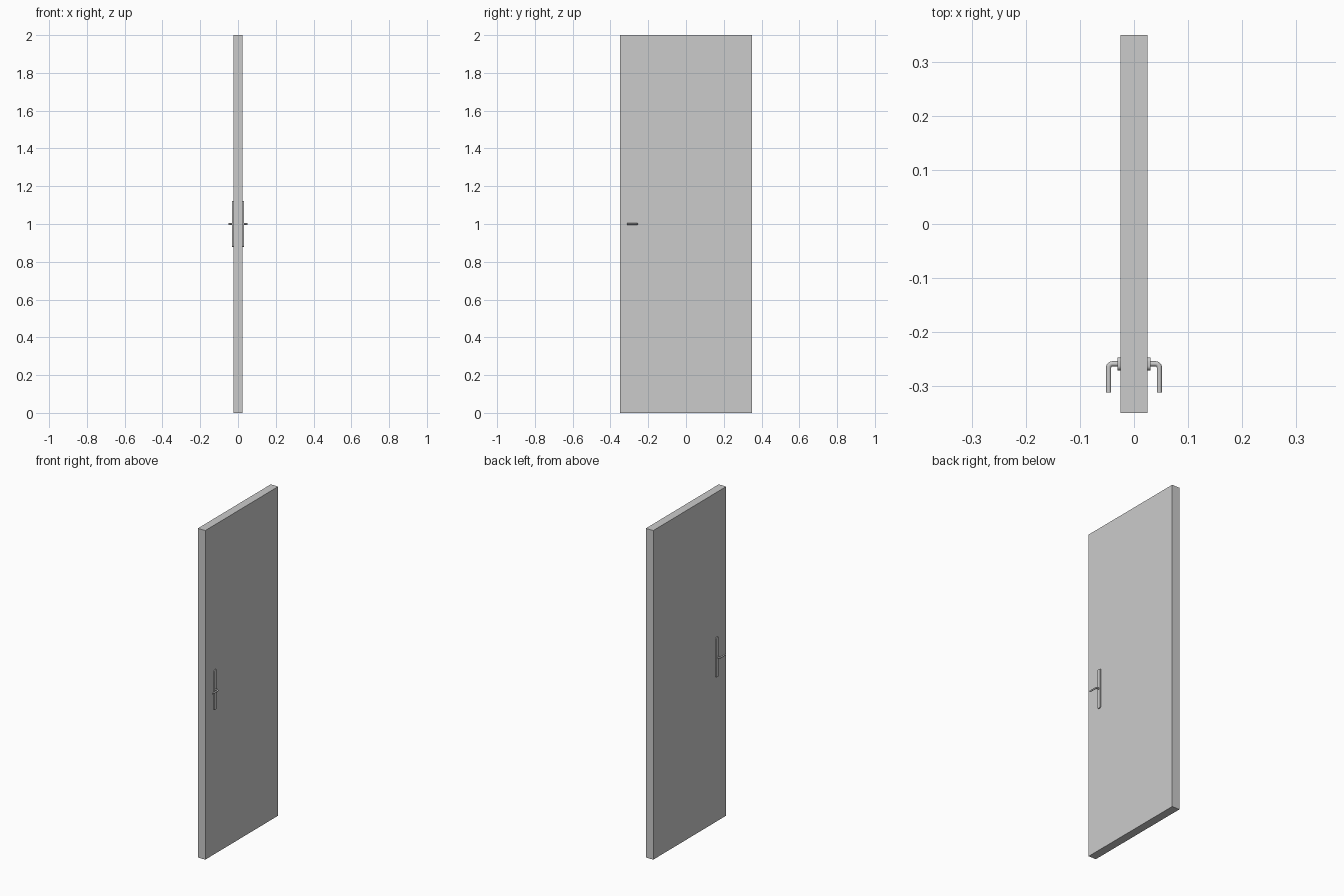
import bpy, bmesh, math

if "Cube" in bpy.data.objects:
    bpy.data.objects.remove(bpy.data.objects["Cube"])

HY, HZ = -0.259, 1.0  # handle centre


def smooth(obj):
    bpy.ops.object.select_all(action='DESELECT')
    obj.select_set(True)
    bpy.context.view_layer.objects.active = obj
    bpy.ops.object.shade_smooth_by_angle(angle=math.radians(35))


def add_mesh(name, bm):
    bmesh.ops.recalc_face_normals(bm, faces=bm.faces)
    me = bpy.data.meshes.new(name)
    bm.to_mesh(me)
    bm.free()
    obj = bpy.data.objects.new(name, me)
    bpy.context.collection.objects.link(obj)
    return obj


def back_plate(name, side):
    # upright plate with rounded corners
    bm = bmesh.new()
    hw, hh, r, n = 0.012, 0.121, 0.008, 6
    pts = []
    for i, (sy, sz) in enumerate([(1, 1), (-1, 1), (-1, -1), (1, -1)]):
        for k in range(n + 1):
            a = math.pi / 2 * (i + k / n)
            pts.append((sy * (hw - r) + r * math.cos(a), sz * (hh - r) + r * math.sin(a)))
    face = bm.faces.new([bm.verts.new((side * 0.024, HY + y, HZ + z)) for y, z in pts])
    ext = bmesh.ops.extrude_face_region(bm, geom=[face])
    for v in ext['geom']:
        if isinstance(v, bmesh.types.BMVert):
            v.co.x = side * 0.0305
    smooth(add_mesh(name, bm))


def lever(name, side):
    # round bar leaving the door and turning along it
    R, x = 0.007, 0.047
    path = [(0.02, HY)]
    for k in range(7):
        a = math.pi / 2 * (1 - k / 6)
        path.append((x - R + R * math.cos(a), HY - R + R * math.sin(a)))
    path.append((x, -0.312))
    cu = bpy.data.curves.new(name, 'CURVE')
    cu.dimensions = '3D'
    cu.bevel_depth = 0.0048
    cu.bevel_resolution = 4
    cu.use_fill_caps = True
    sp = cu.splines.new('POLY')
    sp.points.add(len(path) - 1)
    for p, (px, py) in zip(sp.points, path):
        p.co = (side * px, py, HZ, 1)
    obj = bpy.data.objects.new(name, cu)
    bpy.context.collection.objects.link(obj)
    bpy.ops.object.select_all(action='DESELECT')
    obj.select_set(True)
    bpy.context.view_layer.objects.active = obj
    bpy.ops.object.convert(target='MESH')
    smooth(bpy.context.object)


# door leaf
bm = bmesh.new()
bmesh.ops.create_cube(bm, size=1)
for v in bm.verts:
    v.co = (v.co.x * 0.05, v.co.y * 0.7, v.co.z * 2 + 1)
add_mesh("door_leaf", bm)

# handle sets on both faces
for label, s in (("right", 1), ("left", -1)):
    back_plate("handle_plate_" + label, s)
    lever("handle_lever_" + label, s)
